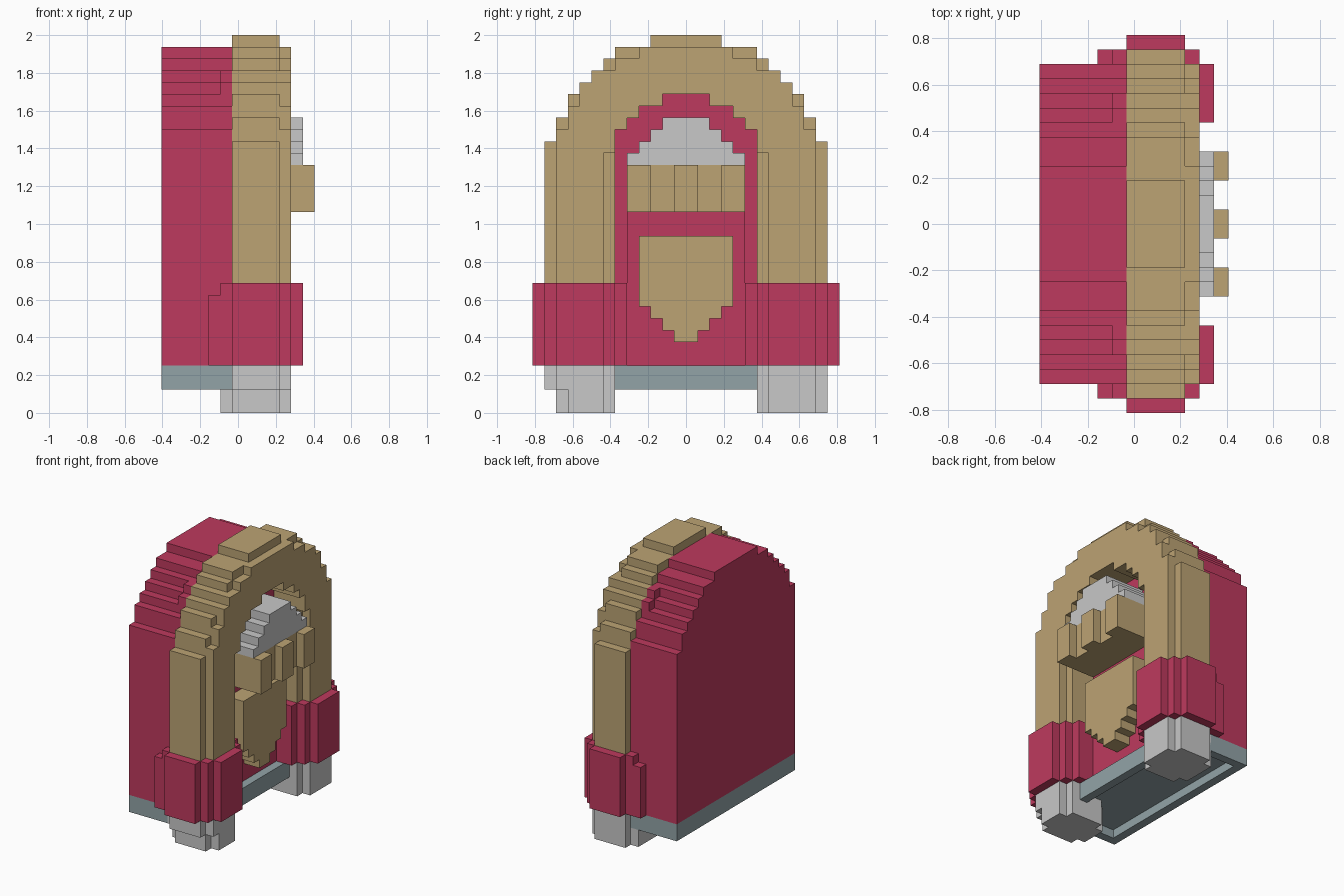
import bpy, bmesh

if "Cube" in bpy.data.objects:
    bpy.data.objects.remove(bpy.data.objects["Cube"])

U = 0.0625  # one block


def material(name, rgb):
    m = bpy.data.materials.new(name)
    m.diffuse_color = (*rgb, 1)
    m.use_nodes = True
    m.node_tree.nodes["Principled BSDF"].inputs["Base Color"].default_value = m.diffuse_color
    return m


RED = material("crimson", (0.515, 0.042, 0.112))
TAN = material("tan", (0.503, 0.367, 0.174))
GREY = material("light grey", (0.58, 0.58, 0.58))
TEAL = material("slate", (0.29, 0.37, 0.39))


def finish(name, bm, mat):
    bmesh.ops.recalc_face_normals(bm, faces=bm.faces)
    me = bpy.data.meshes.new(name)
    bm.to_mesh(me)
    bm.free()
    me.materials.append(mat)
    ob = bpy.data.objects.new(name, me)
    bpy.context.collection.objects.link(ob)
    return ob


def add_prism(bm, pts, x0, x1):
    """Extrude a closed (y, z) outline from x0 to x1."""
    f = bm.faces.new([bm.verts.new((x0 * U, y * U, z * U)) for y, z in pts])
    ext = bmesh.ops.extrude_face_region(bm, geom=[f], use_keep_orig=True)
    vs = [g for g in ext["geom"] if isinstance(g, bmesh.types.BMVert)]
    bmesh.ops.translate(bm, verts=vs, vec=((x1 - x0) * U, 0, 0))


def add_box(bm, x0, x1, y0, y1, z0, z1):
    add_prism(bm, [(y0, z0), (y1, z0), (y1, z1), (y0, z1)], x0, x1)


def boxes(name, mat, items):
    bm = bmesh.new()
    for b in items:
        add_box(bm, *b)
    return finish(name, bm, mat)


def steps(z0, rows):
    """Stepped symmetric outline; rows are (top z, half width), bottom up."""
    half, z = [], z0
    for top, w in rows:
        half += [(w, z), (w, top)]
        z = top
    return half + [(-y, zz) for y, zz in reversed(half)]


def prism(name, mat, pts, x0, x1):
    bm = bmesh.new()
    add_prism(bm, pts, x0, x1)
    return finish(name, bm, mat)


# cabinet body, with the slightly fuller slice behind the arch
prism("cabinet_body", RED, steps(4, [(24, 11), (26, 10), (27, 9), (28, 8),
      (29, 7), (30, 6), (31, 4)]), -6.5, -1.5)
prism("cabinet_front_slice", RED, steps(4, [(24, 11), (26, 10), (28, 9),
      (29, 8), (30, 6), (31, 4)]), -1.5, -0.5)

# arched frame: full layer and slimmer front layer
opening = [(24, 6), (25, 5), (26, 4), (27, 2)]
arch = steps(4, [(23, 12), (25, 11), (27, 10), (28, 9), (29, 8), (30, 7),
                 (31, 6), (32, 3)])
prism("arch_frame", TAN, arch + steps(4, opening)[::-1], -0.5, 3.5)
front = steps(4, [(24, 11), (26, 10), (27, 9.5), (28, 9), (29, 8), (30, 6),
                  (31, 4)])
front = [(9 if y == 9.5 else -9 if y == -9.5 else y, z) for y, z in front]
prism("arch_front_trim", TAN, front + steps(4, [(22, 7)] + opening)[::-1], 3.5, 4.5)

# recessed panel and lower console
prism("recessed_panel", RED, steps(4, opening), -0.5, 0.5)
boxes("lower_console", RED, [(0.5, 1.5, -5, 5, 4, 17)])

# shield-shaped grille
prism("grille", TAN, steps(6, [(7, 1), (8, 2), (9, 3), (15, 4)]), 1.5, 3.5)

# selector shelf with three keys, and the display dome above
boxes("selector_shelf", TAN, [(0.5, 5.5, -5, 5, 17, 21)])
boxes("selector_keys", TAN, [(5.5, 6.5, y - 1, y + 1, 17, 21) for y in (-4, 0, 4)])
prism("display_dome", GREY, steps(21, [(22, 5), (23, 4), (24, 3), (25, 2)]), 0.5, 5.5)

# hollow base tray
boxes("base_tray", TEAL, [
    (-6.5, 2.5, -11, 11, 3, 4),
    (-6.5, -5.5, -11, 11, 2, 3), (1.5, 2.5, -11, 11, 2, 3),
    (-5.5, 1.5, -11, -10, 2, 3), (-5.5, 1.5, 10, 11, 2, 3)])

# leg cuffs and feet on both sides
for side, s in (("left", -1), ("right", 1)):
    def span(a, b):
        return (a, b) if s > 0 else (-b, -a)
    boxes(side + "_cuff", RED, [
        (-0.5, 3.5, *span(5, 13), 4, 11),
        (-1.5, 4.5, *span(6, 12), 4, 11),
        (-2.5, 5.5, *span(7, 11), 4, 10),
        (4.5, 5.5, *span(7, 11), 10, 11),
        (-2.5, -1.5, *span(11, 12), 4, 10)])
    low = 12 if s > 0 else 11
    boxes(side + "_foot", GREY, [
        (-0.5, 3.5, *span(6, 12), 2, 4),
        (-1.5, 4.5, *span(7, 11), 2, 4),
        (-0.5, 3.5, *span(6, low), 0, 2),
        (-1.5, 4.5, *span(7, low - 1), 0, 2)])
